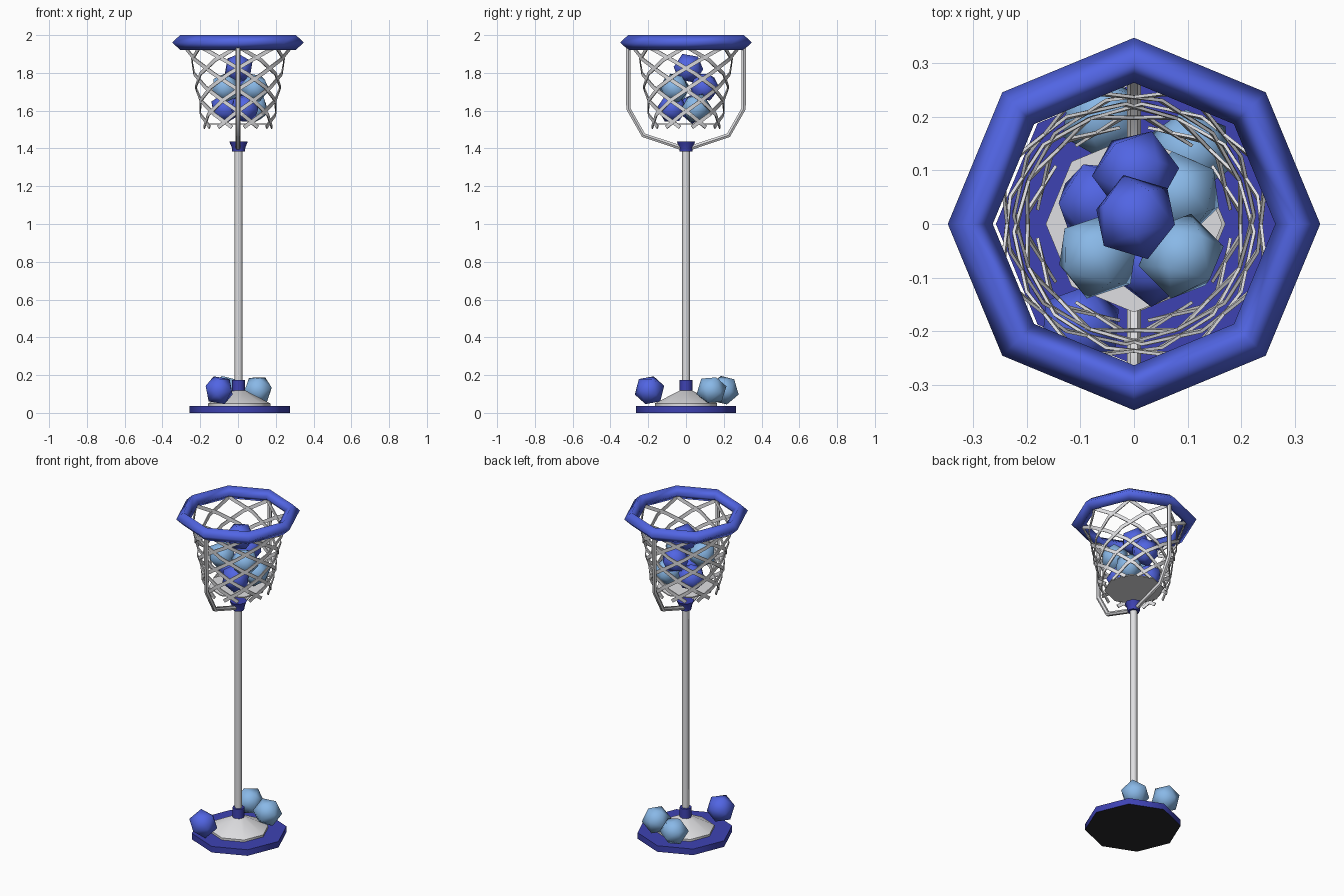
import bpy, bmesh, math
from mathutils import Vector, Matrix, Euler

if "Cube" in bpy.data.objects:
    bpy.data.objects.remove(bpy.data.objects["Cube"])


def material(name, rgb):
    m = bpy.data.materials.new(name)
    m.diffuse_color = (*rgb, 1)
    m.use_nodes = True
    m.node_tree.nodes["Principled BSDF"].inputs["Base Color"].default_value = m.diffuse_color
    return m


BRIGHT = material("bright blue", (0.083, 0.13, 0.77))
DARK = material("deep blue", (0.048, 0.055, 0.45))
SKY = material("sky blue", (0.25, 0.48, 0.80))
STEEL = material("light steel", (0.74, 0.74, 0.76))
BLACK = material("black rubber", (0.02, 0.02, 0.024))


def finish(obj, mat, angle=50):
    obj.data.materials.append(mat)
    bpy.ops.object.select_all(action='DESELECT')
    obj.select_set(True)
    bpy.context.view_layer.objects.active = obj
    bpy.ops.object.shade_smooth_by_angle(angle=math.radians(angle))
    return obj


def from_bmesh(name, bm, mat, angle=50):
    bmesh.ops.recalc_face_normals(bm, faces=bm.faces[:])
    me = bpy.data.meshes.new(name)
    bm.to_mesh(me)
    bm.free()
    obj = bpy.data.objects.new(name, me)
    bpy.context.collection.objects.link(obj)
    return finish(obj, mat, angle)


def lathe(name, profile, mat, sides=8, closed=False, angle=50, dx=0.0):
    """Turn an (r, z) profile round z; open profiles get end caps."""
    bm = bmesh.new()
    loops = []
    for r, z in profile:
        loops.append([bm.verts.new((dx + r * math.cos(a), r * math.sin(a), z))
                      for a in (math.tau * i / sides for i in range(sides))])
    pairs = list(zip(loops, loops[1:]))
    if closed:
        pairs.append((loops[-1], loops[0]))
    else:
        bm.faces.new(loops[0])
        bm.faces.new(loops[-1])
    for lo, hi in pairs:
        for i in range(sides):
            j = (i + 1) % sides
            bm.faces.new((lo[i], lo[j], hi[j], hi[i]))
    return from_bmesh(name, bm, mat, angle)


# stand, with a black underside
base = lathe("base_plate", [(0.266, 0), (0.266, 0.037)], DARK, dx=0.008)
base.data.materials.append(BLACK)
for f in base.data.polygons:
    if f.normal.z < -0.5:
        f.material_index = 1
lathe("base_cone", [(0.165, 0.03), (0.165, 0.05), (0.034, 0.118)], STEEL, dx=0.006)
lathe("lower_collar", [(0.034, 0.1), (0.034, 0.175)], DARK, dx=0.003)
lathe("pole", [(0.021, 0.1), (0.021, 1.4)], STEEL, dx=0.003)
lathe("upper_collar", [(0.034, 1.385), (0.036, 1.405), (0.049, 1.437)], DARK, dx=0.003)

# hoop: octagonal ring with a diamond section
lathe("hoop_ring", [(0.348, 1.961), (0.307, 2.0), (0.264, 1.961), (0.307, 1.922)],
      BRIGHT, closed=True, angle=100)

# forked bracket from the collar up to the hoop
half = [(0.305, 1.95), (0.305, 1.61), (0.225, 1.47), (0.03, 1.405)]
path = [(-y, z) for y, z in half] + [(y, z) for y, z in reversed(half)]
cu = bpy.data.curves.new("hoop_bracket", 'CURVE')
cu.dimensions = '3D'
cu.bevel_depth = 0.0135
cu.bevel_resolution = 1
cu.use_fill_caps = True
sp = cu.splines.new('POLY')
sp.points.add(len(path) - 1)
for p, (y, z) in zip(sp.points, path):
    p.co = (0, y, z, 1)
bracket = bpy.data.objects.new("hoop_bracket", cu)
bpy.context.collection.objects.link(bracket)
bpy.ops.object.select_all(action='DESELECT')
bpy.context.view_layer.objects.active = bracket
bracket.select_set(True)
bpy.ops.object.convert(target='MESH')
finish(bpy.context.view_layer.objects.active, STEEL)

# net: flat strands winding both ways down a tapering sleeve
STRANDS, STEPS, SWEEP = 8, 6, math.radians(170)
SLEEVE = [(0.285, 1.94), (0.255, 1.868), (0.237, 1.796), (0.225, 1.724),
          (0.214, 1.652), (0.2, 1.58), (0.182, 1.512)]
WIDTH, THICK = 0.02, 0.006


def strand(bm, start, turn):
    pts, outs = [], []
    for i, (r, z) in enumerate(SLEEVE):
        a = start + turn * SWEEP * i / STEPS
        out = Vector((math.cos(a), math.sin(a), 0))
        outs.append(out)
        pts.append(out * r + Vector((0, 0, z)))
    rings = []
    for i, (p, out) in enumerate(zip(pts, outs)):
        along = pts[min(i + 1, STEPS)] - pts[max(i - 1, 0)]
        side = along.cross(out).normalized() * WIDTH / 2
        depth = out * THICK / 2
        rings.append([bm.verts.new(p + s * side + d * depth)
                      for s, d in ((-1, -1), (1, -1), (1, 1), (-1, 1))])
    bm.faces.new(rings[0])
    bm.faces.new(rings[-1])
    for a, b in zip(rings, rings[1:]):
        for i in range(4):
            j = (i + 1) % 4
            bm.faces.new((a[i], a[j], b[j], b[i]))


bm = bmesh.new()
for n in range(STRANDS):
    for turn in (-1, 1):
        strand(bm, math.tau * n / STRANDS, turn)
from_bmesh("net", bm, STEEL, 30)
lathe("net_floor", [(0.165, 1.527), (0.165, 1.533)], STEEL)

# balls: three layers in the net, three on the base
BALLS = [(0.003, 0.013, 1.825, BRIGHT), (0.003, 0.097, 1.725, BRIGHT),
         (-0.068, -0.06, 1.72, SKY), (0.088, -0.06, 1.72, SKY),
         (-0.067, 0.04, 1.613, BRIGHT), (0.085, 0.055, 1.613, SKY),
         (0.035, -0.073, 1.613, BRIGHT),
         (-0.1, -0.193, 0.12, BRIGHT), (-0.06, 0.2, 0.12, SKY),
         (0.105, 0.135, 0.12, SKY)]
for n, (x, y, z, mat) in enumerate(BALLS):
    bm = bmesh.new()
    rot = Euler((0.4 + 0.7 * n, 0.3 * n, 0.5 * n)).to_matrix().to_4x4()
    bmesh.ops.create_icosphere(bm, subdivisions=1, radius=0.082,
                               matrix=Matrix.Translation((x, y, z)) @ rot)
    from_bmesh(f"ball_{n + 1}", bm, mat)
